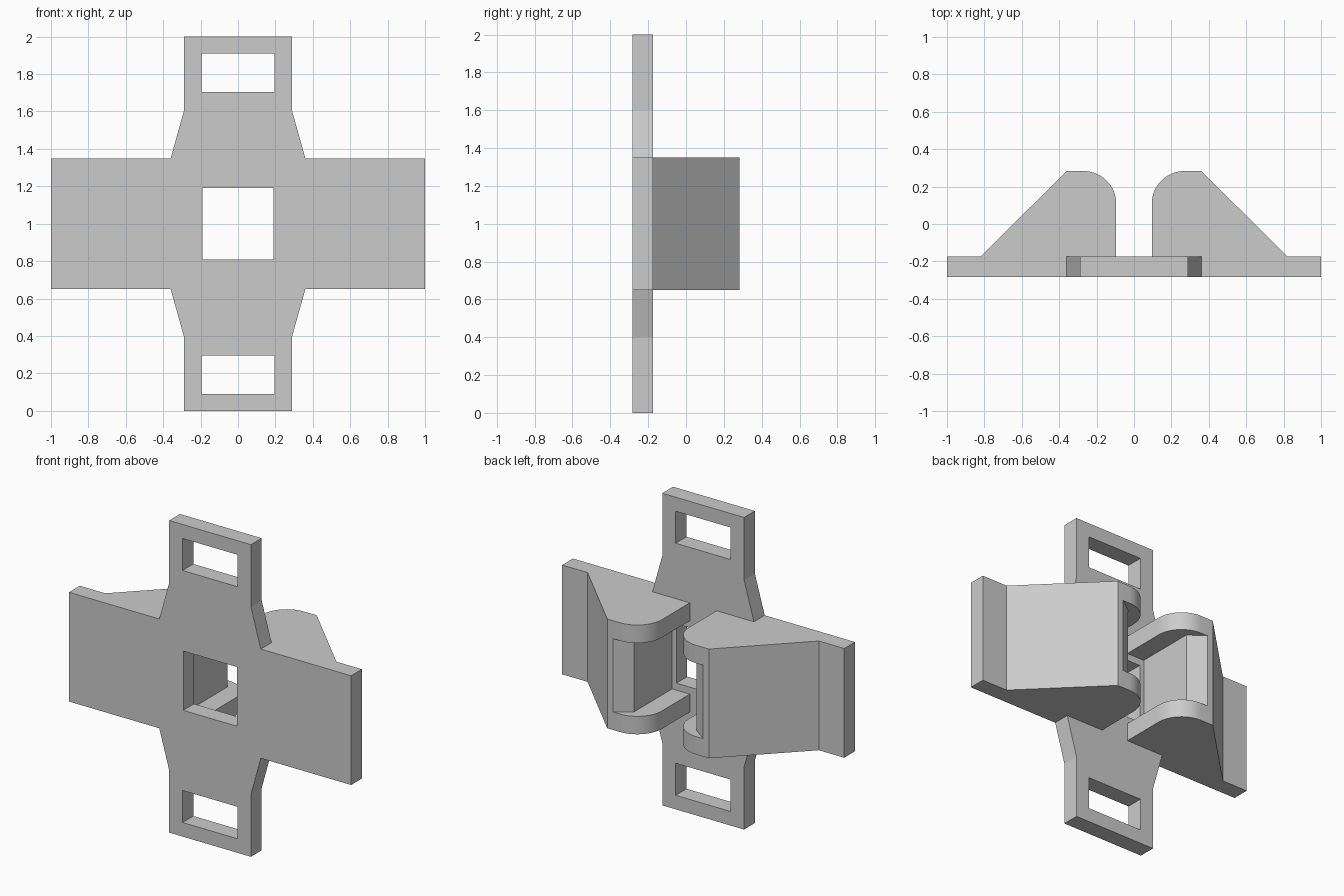
import bpy, bmesh, math
from mathutils import Vector

if "Cube" in bpy.data.objects:
    bpy.data.objects.remove(bpy.data.objects["Cube"], do_unlink=True)

grey = bpy.data.materials.new("light_grey")
grey.use_nodes = True
COLOUR = (0.6, 0.6, 0.6, 1)
grey.diffuse_color = COLOUR
grey.node_tree.nodes["Principled BSDF"].inputs["Base Color"].default_value = COLOUR

FRONT, BACK, REAR = -0.283, -0.174, 0.283   # plate front, plate back, clamp rear


def prism(name, points, offset):
    """Extrude a 3D outline along an offset vector."""
    bm = bmesh.new()
    face = bm.faces.new([bm.verts.new(p) for p in points])
    out = bmesh.ops.extrude_face_region(bm, geom=[face])
    moved = [g for g in out["geom"] if isinstance(g, bmesh.types.BMVert)]
    bmesh.ops.translate(bm, verts=moved, vec=Vector(offset))
    bmesh.ops.recalc_face_normals(bm, faces=bm.faces)
    mesh = bpy.data.meshes.new(name)
    bm.to_mesh(mesh)
    bm.free()
    mesh.materials.append(grey)
    obj = bpy.data.objects.new(name, mesh)
    bpy.context.collection.objects.link(obj)
    return obj


def cut(target, cutter):
    """Subtract a cutter, apply the result and discard the cutter."""
    cutter.hide_render = True
    mod = target.modifiers.new("cut", "BOOLEAN")
    mod.operation, mod.solver, mod.object = "DIFFERENCE", "EXACT", cutter
    bpy.ops.object.select_all(action="DESELECT")
    bpy.context.view_layer.objects.active = target
    target.select_set(True)
    bpy.ops.object.modifier_apply(modifier=mod.name)
    bpy.data.objects.remove(cutter, do_unlink=True)


# Cross-shaped plate: one quarter outline mirrored around the centre
quarter = [(1, 0.35), (0.36, 0.35), (0.29, 0.6), (0.29, 1)]
right = quarter + [(-x, z) for x, z in reversed(quarter)]
outline = right + [(-x, -z) for x, z in right]
plate = prism("cross_plate", [(x, FRONT, 1 + z) for x, z in outline],
              (0, BACK - FRONT, 0))

# Strap slots and centre window
for name, half, low, high in (("upper_slot", 0.195, 1.705, 1.91),
                              ("lower_slot", 0.195, 0.09, 0.295),
                              ("centre_window", 0.19, 0.81, 1.19)):
    corners = [(-half, low), (half, low), (half, high), (-half, high)]
    cut(plate, prism(name, [(x, FRONT - 0.1, z) for x, z in corners], (0, 0.4, 0)))

# Wedge clamps with a rounded inner nose and a hollow between two cheeks
RADIUS, INNER = 0.175, 0.095
nose = []
for i in range(17):
    a = math.pi / 2 * (1 + i / 16)
    nose.append((INNER + RADIUS * (1 + math.cos(a)), REAR - RADIUS + RADIUS * math.sin(a)))
profile = [(INNER, BACK), (0.82, BACK), (0.36, REAR)] + nose
pocket = [(0, BACK - 0.1), (0.22, BACK - 0.1), (0.22, 0.21), (0.32, REAR),
          (0.32, REAR + 0.1), (0, REAR + 0.1)]

for side, s in (("left", 1), ("right", -1)):
    clamp = prism(side + "_clamp", [(s * x, y, 0.65) for x, y in profile], (0, 0, 0.7))
    cut(clamp, prism("pocket", [(s * x, y, 0.765) for x, y in pocket], (0, 0, 0.47)))
    bpy.ops.object.shade_smooth_by_angle(angle=math.radians(25))
